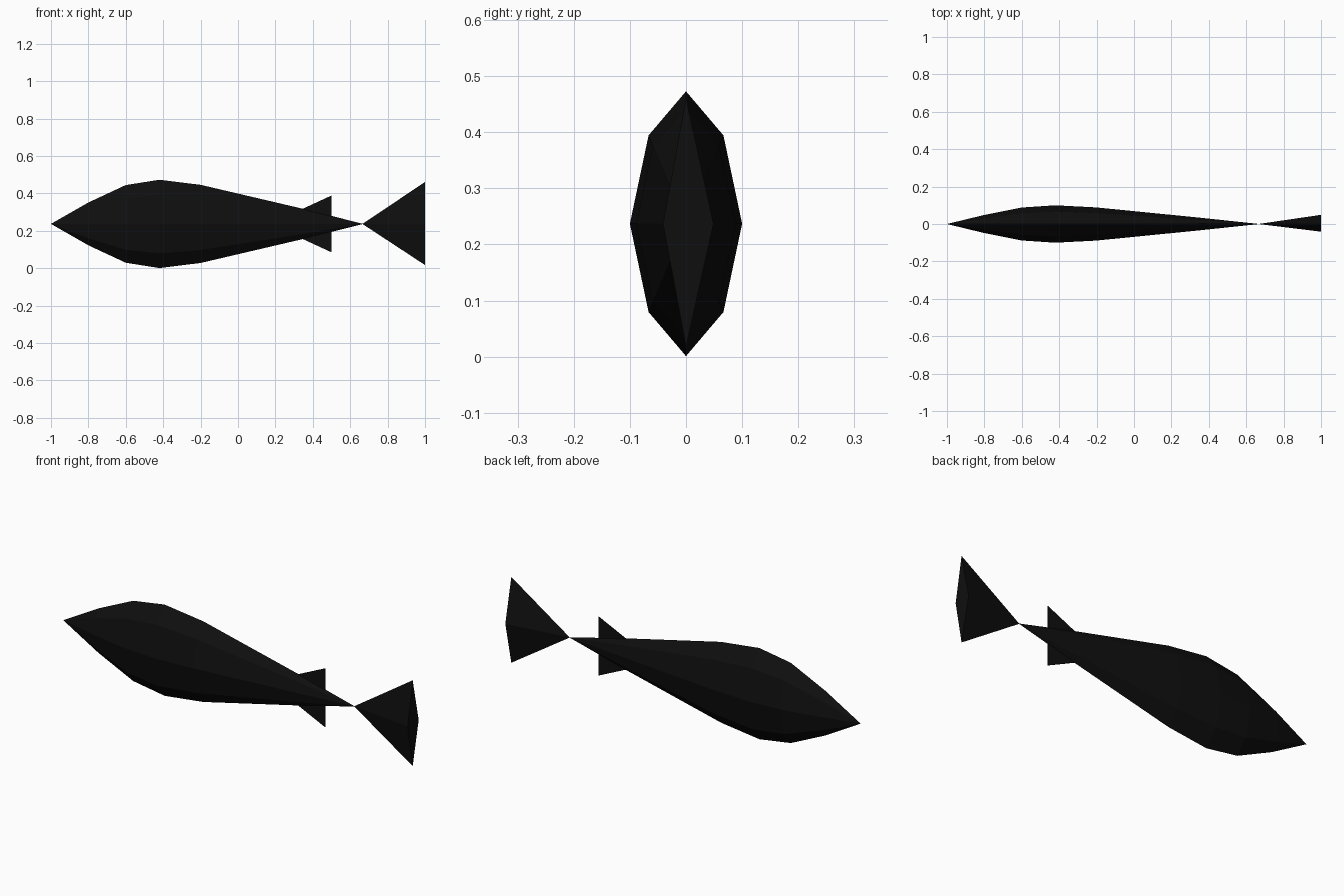
import bpy
import bmesh

if "Cube" in bpy.data.objects:
    bpy.data.objects.remove(bpy.data.objects["Cube"])

ZC = 0.237  # height of the body axis

black = bpy.data.materials.new("near black")
black.diffuse_color = (0.0045, 0.0045, 0.0045, 1)
black.use_nodes = True
black.node_tree.nodes["Principled BSDF"].inputs["Base Color"].default_value = black.diffuse_color


def finish(name, bm):
    bmesh.ops.recalc_face_normals(bm, faces=bm.faces)
    me = bpy.data.meshes.new(name)
    bm.to_mesh(me)
    bm.free()
    me.materials.append(black)
    ob = bpy.data.objects.new(name, me)
    bpy.context.collection.objects.link(ob)
    return ob


def loft(name, section, stations, nose=None, tail=None):
    """Scale a (y, z) section along x; close ends with a point or a cap."""
    bm = bmesh.new()
    rings = [[bm.verts.new((x, y * s, ZC + z * s)) for y, z in section]
             for x, s in stations]
    n = len(section)
    for a, b in zip(rings, rings[1:]):
        for i in range(n):
            j = (i + 1) % n
            bm.faces.new((a[i], a[j], b[j], b[i]))
    for ring, tip in ((rings[0], nose), (rings[-1], tail)):
        if tip is None:
            bm.faces.new(ring)
            continue
        v = bm.verts.new((tip, 0, ZC))
        for i in range(n):
            bm.faces.new((ring[i], ring[(i + 1) % n], v))
    return finish(name, bm)


# Body: eight-sided spindle
W, H, K = 0.1, 0.236, 0.667
octagon = [(0, H), (K * W, K * H), (W, 0), (K * W, -K * H),
           (0, -H), (-K * W, -K * H), (-W, 0), (-K * W, K * H)]
loft("body", octagon,
     [(-0.8, 0.485), (-0.6, 0.88), (-0.42, 1.0), (-0.2, 0.885), (0.35, 0.34)],
     nose=-1.0, tail=0.67)

# Tail fin: four-sided pyramid with its base at the rear
diamond = [(0, 0.224), (0.049, 0), (0, -0.22), (-0.041, 0)]
loft("tail_fin", diamond, [(1.0, 1.0)], nose=0.665)

# Small upper and lower fins: thin triangular plates
for name, side in (("upper_fin", 1), ("lower_fin", -1)):
    bm = bmesh.new()
    pts = [(0.34, 0.078), (0.5, 0.152), (0.5, 0.03)]
    f = bm.faces.new([bm.verts.new((x, -0.002, ZC + side * z)) for x, z in pts])
    ext = bmesh.ops.extrude_face_region(bm, geom=[f], use_keep_orig=True)
    moved = [g for g in ext["geom"] if isinstance(g, bmesh.types.BMVert)]
    bmesh.ops.translate(bm, verts=moved, vec=(0, 0.004, 0))
    finish(name, bm)
